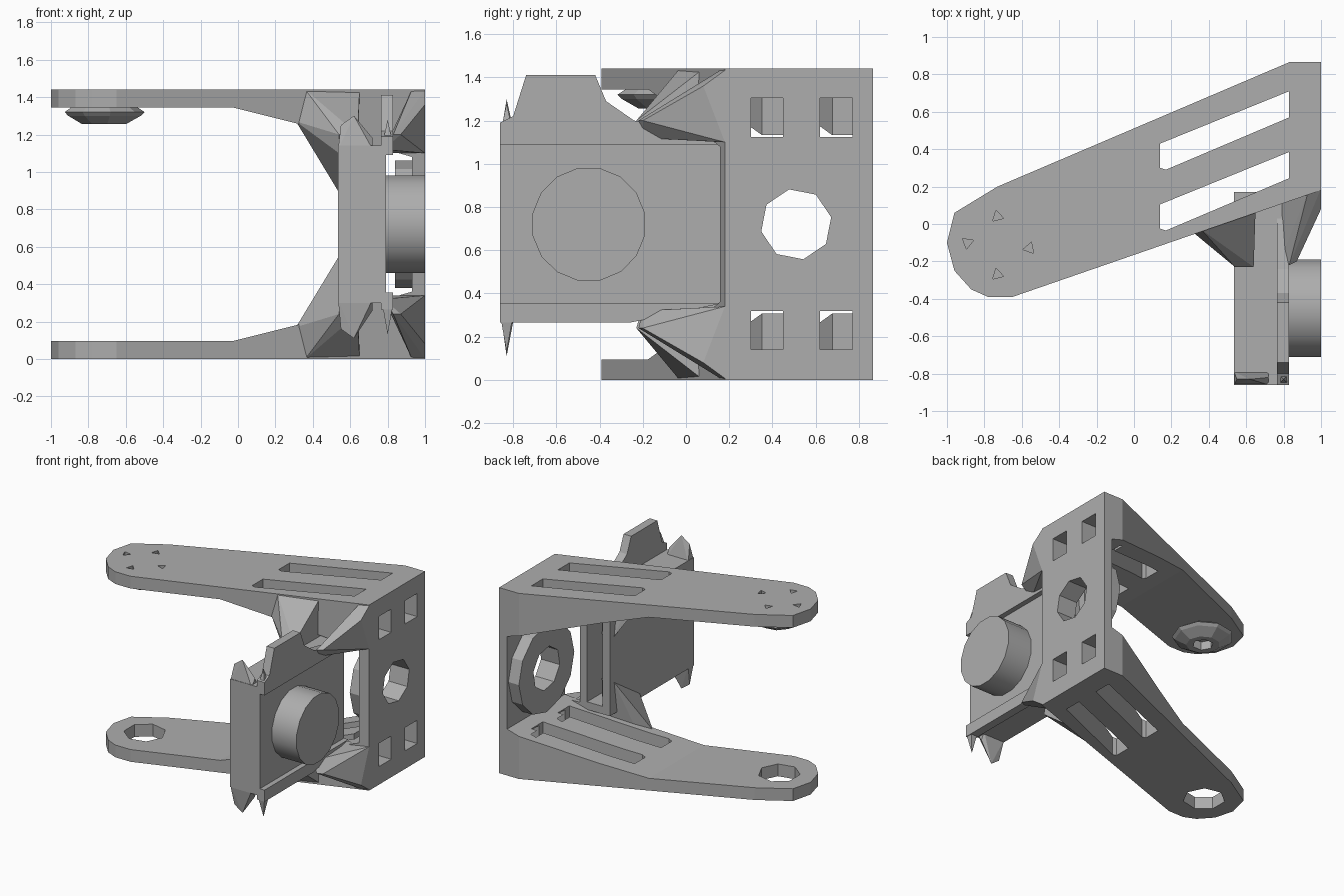
import bpy, bmesh, math
from mathutils import Vector

if "Cube" in bpy.data.objects:
    bpy.data.objects.remove(bpy.data.objects["Cube"], do_unlink=True)

MID = 0.72  # height of the mirror plane between the two arms

grey = bpy.data.materials.new("plain_grey")
grey.use_nodes = True
grey.diffuse_color = (0.42, 0.42, 0.42, 1)
grey.node_tree.nodes["Principled BSDF"].inputs["Base Color"].default_value = (0.42, 0.42, 0.42, 1)


def finish(name, bm):
    bmesh.ops.recalc_face_normals(bm, faces=bm.faces)
    mesh = bpy.data.meshes.new(name)
    bm.to_mesh(mesh)
    bm.free()
    mesh.materials.append(grey)
    obj = bpy.data.objects.new(name, mesh)
    bpy.context.collection.objects.link(obj)
    return obj


def prism(name, profile, axis, lo, hi):
    """Extrude a 2D profile along an axis; its coordinates are the other two axes in order."""
    def place(p, h):
        c = list(p)
        c.insert("xyz".index(axis), h)
        return c
    bm = bmesh.new()
    face = bm.faces.new([bm.verts.new(place(p, lo)) for p in profile])
    out = bmesh.ops.extrude_face_region(bm, geom=[face])
    move = Vector(place((0, 0), hi - lo))
    bmesh.ops.translate(bm, vec=move, verts=[g for g in out["geom"] if isinstance(g, bmesh.types.BMVert)])
    return finish(name, bm)


def flip(z, top):
    return z if top else 2 * MID - z


def hull(name, points, top=True):
    bm = bmesh.new()
    for x, y, z in points:
        bm.verts.new((x, y, flip(z, top)))
    out = bmesh.ops.convex_hull(bm, input=bm.verts)
    loose = set(out["geom_interior"] + out["geom_unused"])
    bmesh.ops.delete(bm, geom=[g for g in loose if isinstance(g, bmesh.types.BMVert)], context="VERTS")
    return finish(name, bm)


def ring(cx, cy, r, n, turn=0.0):
    return [(cx + r * math.cos(turn + math.tau * i / n), cy + r * math.sin(turn + math.tau * i / n))
            for i in range(n)]


def rect(a0, a1, b0, b1):
    return [(a0, b0), (a1, b0), (a1, b1), (a0, b1)]


def carve(obj, cutter, operation="DIFFERENCE"):
    mod = obj.modifiers.new("cut", "BOOLEAN")
    mod.operation, mod.solver, mod.object = operation, "EXACT", cutter
    bpy.context.view_layer.objects.active = obj
    bpy.ops.object.modifier_apply(modifier=mod.name)
    bpy.data.objects.remove(cutter, do_unlink=True)


# Fork bracket: C-shaped side profile trimmed by the slanted arm outline
half = [(-1.1, 0.095), (-0.03, 0.095), (0.31, 0.18), (0.93, 0.36)]
side = [(1, 0), (-1.1, 0)] + half + [(x, flip(z, False)) for x, z in reversed(half)]
side += [(-1.1, 1.44), (1, 1.44)]
fork = prism("fork_bracket", side, "y", -1, 1)
outline = [(1.1, 0.215), (1.1, 0.865), (0.83, 0.865), (-0.73, 0.2), (-0.96, 0.06), (-1, -0.1), (-0.96, -0.25),
           (-0.87, -0.35), (-0.78, -0.39), (-0.65, -0.39)]
carve(fork, prism("outline_cutter", outline, "z", -0.1, 1.6), "INTERSECT")

# Hub boss on the inside of the wall, with its bore
boss = prism("wall_boss", ring(0.51, MID, 0.34, 12), "x", 0.84, 0.94)
for part in (fork, boss):
    carve(part, prism("bore_cutter", ring(0.51, MID, 0.165, 8, 0.2), "x", 0.7, 1.1))

# Square windows in the wall
for y in (0.30, 0.62):
    for z in (0.14, 1.125):
        carve(fork, prism("window_cutter", rect(y, y + 0.15, z, z + 0.18), "x", 0.75, 1.1))

# Slanted slots through both arms
for shift in (0, -0.325):
    slot = [(0.14, 0.30), (0.17, 0.29), (0.83, 0.57), (0.83, 0.71), (0.14, 0.43)]
    carve(fork, prism("slot_cutter", [(x, y + shift) for x, y in slot], "z", -0.1, 1.6))

# Pivot hole in the lower arm, screw pits in the upper arm
carve(fork, prism("pivot_cutter", ring(-0.73, -0.1, 0.15, 7), "z", -0.1, 0.5))
for x, y in ((-0.73, 0.04), (-0.89, -0.1), (-0.56, -0.13), (-0.73, -0.27)):
    carve(fork, prism("pit_cutter", ring(x, y, 0.035, 3, x * 9), "z", 1.39, 1.6))

# Pivot hub under the upper arm
hub = hull("pivot_hub", [(x, y, z) for r, z in ((0.16, 1.36), (0.22, 1.32), (0.2, 1.3), (0.12, 1.255))
                         for x, y in ring(-0.72, -0.1, r, 9)])
carve(hub, prism("hub_cutter", ring(-0.72, -0.1, 0.075, 6), "z", 1.2, 1.32))

# Motor housing with a pocket in its rear end
housing = prism("motor_housing", rect(0.535, 0.79, -0.86, 0.17), "z", 0.3, 1.14)
carve(housing, prism("pocket_cutter", rect(0.6, 0.73, 0.36, 1.08), "y", -0.1, 0.3))

# Motor drum
drum = prism("motor_drum", ring(-0.45, MID, 0.265, 16, 0.2), "x", 0.78, 1)
bpy.context.view_layer.objects.active = drum
drum.select_set(True)
bpy.ops.object.shade_smooth_by_angle(angle=math.radians(30))
drum.select_set(False)

# Side rails along the housing: the upper one carries a tall tab
prism("upper_rail", [(-0.86, 1.09), (0.17, 1.09), (0, 1.15), (-0.24, 1.2), (-0.37, 1.29), (-0.42, 1.41),
                     (-0.74, 1.41), (-0.8, 1.22), (-0.86, 1.19)], "x", 0.765, 0.83)
prism("lower_rail", [(-0.86, 0.355), (-0.86, 0.265), (-0.26, 0.265), (0.17, 0.355)], "x", 0.765, 0.83)

# Spikes and gussets, mirrored top to bottom
for top, label in ((True, "upper"), (False, "lower")):
    tip = 1.3 if top else 1.33
    hull(label + "_corner_spike", [(0.535, -0.86, 1.12), (0.72, -0.86, 1.12), (0.535, -0.79, 1.12),
                                   (0.72, -0.79, 1.12), (0.55, -0.83, tip - 0.05), (0.62, -0.83, tip),
                                   (0.65, -0.82, 1.22), (0.72, -0.82, 1.18)], top)
    hull(label + "_rail_spike", [(0.77, -0.86, 1.14), (0.83, -0.86, 1.14), (0.77, -0.8, 1.14),
                                 (0.83, -0.8, 1.14), (0.8, -0.83, tip - 0.02)], top)
    hull(label + "_inner_gusset", [(0.36, -0.03, 1.44), (0.65, 0.08, 1.44), (0.31, -0.04, 1.27),
                                   (0.54, -0.23, 1.2), (0.64, -0.23, 1.2), (0.54, -0.2, 1.1),
                                   (0.64, -0.2, 1.1), (0.54, 0.12, 0.89), (0.64, 0.12, 0.89)], top)
    hull(label + "_outer_gusset", [(1, 0.19, 1.44), (0.93, 0.17, 1.44), (1, 0.08, 1.36), (0.83, -0.22, 1.2),
                                   (0.87, -0.2, 1.2), (0.78, -0.2, 1.12), (0.78, 0.17, 1.1),
                                   (1, 0.18, 1.1)], top)
